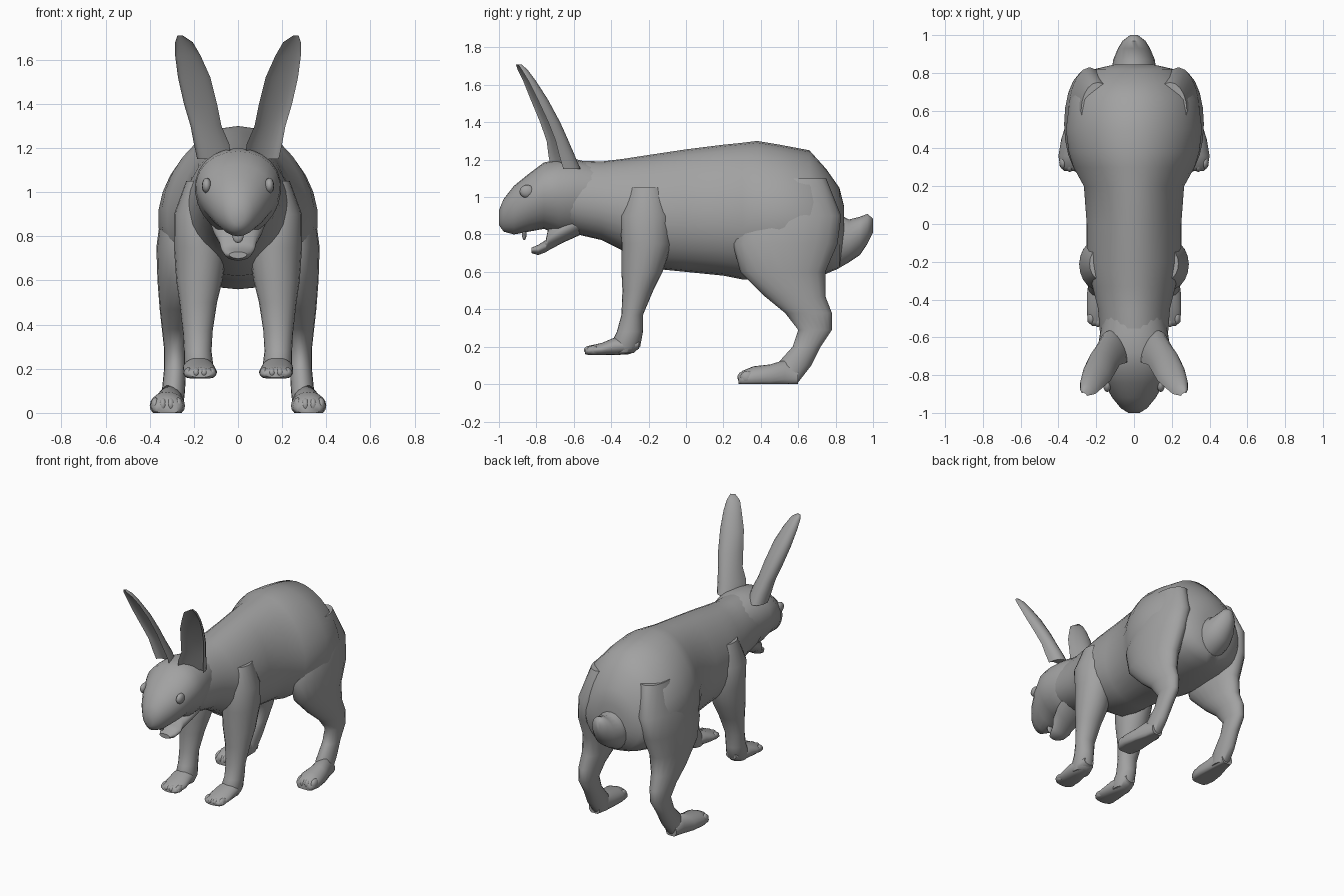
import bpy, bmesh, math
from mathutils import Matrix, Vector

cube = bpy.data.objects.get("Cube")
if cube:
    bpy.data.objects.remove(cube, do_unlink=True)

fur = bpy.data.materials.new("grey fur")
fur.use_nodes = True
colour = (.36, .36, .36, 1)
fur.diffuse_color = colour
fur.node_tree.nodes["Principled BSDF"].inputs["Base Color"].default_value = colour


def finish(bm, name, side=1):
    """Mirror if needed, fix normals, and make a smooth shaded object."""
    if side < 0:
        bmesh.ops.scale(bm, vec=(-1, 1, 1), verts=bm.verts)
    bmesh.ops.recalc_face_normals(bm, faces=bm.faces)
    mesh = bpy.data.meshes.new(name)
    bm.to_mesh(mesh)
    bm.free()
    mesh.materials.append(fur)
    obj = bpy.data.objects.new(name, mesh)
    bpy.context.collection.objects.link(obj)
    bpy.ops.object.select_all(action="DESELECT")
    obj.select_set(True)
    bpy.context.view_layer.objects.active = obj
    bpy.ops.object.shade_smooth_by_angle(angle=math.radians(55))
    return obj


def loft(name, rings, axis="Y", side=1, taper=0, floor=None, cup=False, sides=20):
    """Join oval rings: station, low, high, then half width or inner and outer x."""
    bm = bmesh.new()
    loops = []
    for station, low, high, *width in rings:
        inner, outer = width if len(width) > 1 else (-width[0], width[0])
        loop = []
        for i in range(sides):
            angle = math.tau * i / sides
            c, s = math.cos(angle), math.sin(angle)
            x = (inner + outer) / 2 + (outer - inner) / 2 * c * (1 - taper * s)
            a = (low + high) / 2 + (high - low) / 2 * s
            if cup:
                # Crescent section, open to the front and outer side
                depth = .2 * (1 + c) + abs(s) * (.75 if s > 0 else .3)
                a = low + (high - low) * depth
            if floor is not None:
                a = max(a, floor)
            loop.append(bm.verts.new((x, station, a) if axis == "Y" else (x, a, station)))
        loops.append(loop)
    for lower, upper in zip(loops, loops[1:]):
        for i in range(sides):
            j = (i + 1) % sides
            bm.faces.new((lower[i], lower[j], upper[j], upper[i]))
    bm.faces.new(loops[0])
    bm.faces.new(loops[-1])
    return finish(bm, name, side)


def ellipsoid(name, centre, radii, side=1):
    bm = bmesh.new()
    matrix = Matrix.Translation(centre) @ Matrix.Diagonal(Vector(radii).to_4d())
    bmesh.ops.create_uvsphere(bm, u_segments=12, v_segments=8, radius=1, matrix=matrix)
    return finish(bm, name, side)


# Torso, from neck to rump
loft("torso", [
    (-.68, .85, 1.18, .16), (-.58, .8, 1.195, .18), (-.45, .77, 1.19, .19),
    (-.33, .71, 1.205, .22), (-.2, .62, 1.225, .25), (0, .6, 1.255, .25),
    (.2, .58, 1.28, .265), (.3, .56, 1.29, .32), (.38, .56, 1.3, .345),
    (.5, .56, 1.28, .36), (.66, .57, 1.25, .34), (.75, .59, 1.15, .29),
    (.82, .62, 1.05, .21), (.845, .75, .95, .1)], taper=.12, sides=28)

# Head with open mouth
loft("head", [
    (-1, .85, .93, .03), (-.975, .815, .99, .07), (-.92, .8, 1.06, .115),
    (-.84, .815, 1.125, .16), (-.76, .83, 1.185, .19), (-.68, .8, 1.2, .195),
    (-.58, .8, 1.2, .18), (-.45, .85, 1.17, .15)], taper=-.1, sides=24)
loft("lower_jaw", [
    (-.825, .7, .73, .04), (-.79, .69, .745, .06), (-.75, .705, .77, .075),
    (-.735, .715, .84, .085), (-.66, .755, .88, .11), (-.56, .8, .95, .13)], taper=-.1)
ellipsoid("upper_teeth", (0, -.865, .8), (.025, .012, .03))

# Tail
loft("tail", [
    (.7, .6, .95, .12), (.8, .61, .92, .12), (.87, .65, .88, .11),
    (.93, .69, .895, .085), (.97, .75, .91, .06), (1, .81, .885, .02)])

# Paired parts
for label, side in (("left", 1), ("right", -1)):
    loft(label + "_ear", [
        (1.15, -.72, -.56, .03, .185), (1.22, -.735, -.59, .04, .2),
        (1.3, -.745, -.625, .075, .215), (1.4, -.78, -.67, .095, .245),
        (1.52, -.83, -.735, .125, .272), (1.62, -.87, -.8, .17, .285),
        (1.68, -.9, -.845, .205, .285), (1.71, -.91, -.88, .25, .275)],
        axis="Z", side=side, cup=True)
    ellipsoid(label + "_eye", (.142, -.85, 1.03), (.022, .04, .035), side)

    loft(label + "_foreleg", [
        (1.05, -.3, -.12, .1, .235), (.9, -.35, -.08, .08, .29),
        (.75, -.345, -.075, .05, .29), (.6, -.345, -.125, .07, .28),
        (.5, -.34, -.175, .095, .265), (.37, -.345, -.23, .115, .25),
        (.28, -.37, -.23, .12, .245), (.2, -.41, -.245, .11, .245),
        (.165, -.4, -.28, .12, .23)], axis="Z", side=side)
    loft(label + "_forepaw", [
        (-.54, .16, .19, .12, .22), (-.52, .15, .205, .1, .245),
        (-.45, .15, .22, .095, .25), (-.38, .15, .25, .105, .25),
        (-.3, .16, .25, .12, .24), (-.25, .19, .24, .14, .22)], side=side, floor=.155)

    loft(label + "_hind_leg", [
        (1.1, .45, .75, .1, .28), (.9, .28, .83, .12, .35),
        (.75, .25, .81, .14, .37), (.6, .29, .745, .16, .365),
        (.47, .42, .745, .19, .355), (.38, .53, .78, .215, .345),
        (.29, .6, .78, .23, .335), (.2, .57, .72, .235, .335),
        (.1, .48, .67, .24, .345), (.01, .46, .6, .25, .345)], axis="Z", side=side)
    loft(label + "_hind_foot", [
        (.28, -.01, .045, .27, .37), (.3, -.02, .07, .25, .39),
        (.36, -.03, .095, .24, .4), (.45, -.03, .105, .245, .385),
        (.53, -.03, .13, .25, .36), (.6, -.01, .08, .26, .345)], side=side, floor=0)

    # Toes
    for i in range(4):
        bend = .015 * abs(i - 1.5)
        ellipsoid(label + "_fore_toe", (.118 + .036 * i, -.518 + bend, .182),
                  (.02, .036, .024), side)
        ellipsoid(label + "_hind_toe", (.27 + .035 * i, .305 + bend, .036),
                  (.021, .038, .034), side)
